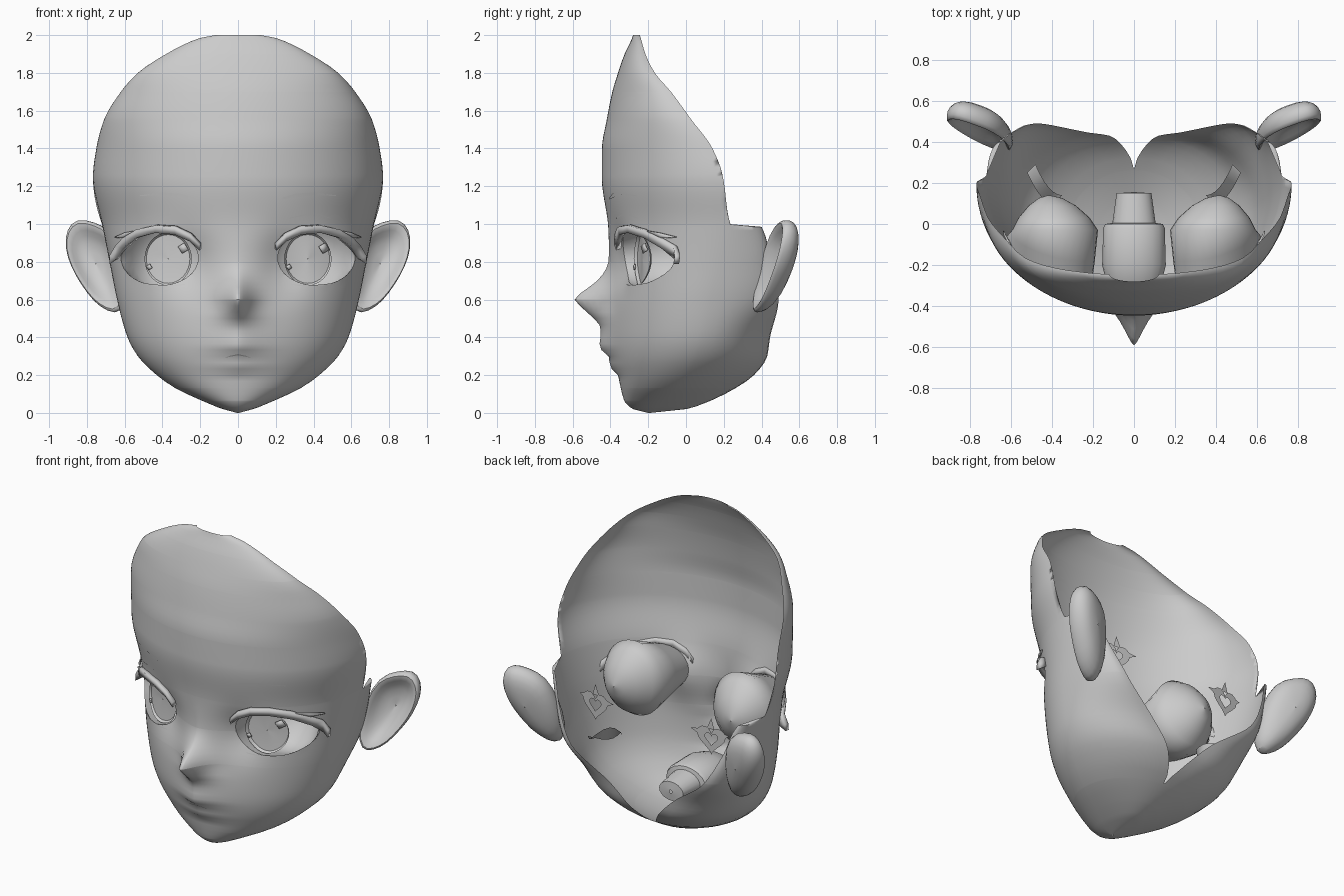
import bpy, bmesh, math
from mathutils import Vector

if "Cube" in bpy.data.objects:
    bpy.data.objects.remove(bpy.data.objects["Cube"])

clay = bpy.data.materials.new("soft grey")
clay.diffuse_color = (0.6, 0.6, 0.6, 1)
clay.use_nodes = True
clay.node_tree.nodes["Principled BSDF"].inputs["Base Color"].default_value = clay.diffuse_color

# Head sections: z, front y, half width, y of widest point, rear edge x, rear edge y
HEAD = [(0, -.2, .005, -.2, 0, -.19), (.02, -.28, .08, -.17, 0, 0), (.06, -.325, .18, -.12, 0, .12),
        (.13, -.345, .33, -.05, 0, .26), (.2, -.36, .43, 0, .04, .36), (.3, -.385, .53, .06, .12, .43),
        (.4, -.395, .585, .09, .22, .445), (.6, -.4, .64, .13, .47, .49), (.8, -.402, .68, .18, .58, .45),
        (.985, -.412, .717, .218, .65, .4), (1, -.413, .72, .22, .72, .235), (1.25, -.446, .768, .195, .768, .195),
        (1.4, -.445, .75, .14, .75, .14), (1.55, -.42, .71, .03, .71, .03), (1.7, -.39, .62, -.08, .62, -.08),
        (1.8, -.36, .53, -.165, .53, -.165), (1.9, -.325, .38, -.215, .38, -.215),
        (1.985, -.285, .2, -.24, .2, -.24), (2, -.28, .12, -.245, .12, -.245)]
# Nose and lips: z, how far they stand out
BUMP = [(.2, 0), (.25, .03), (.29, .02), (.32, .045), (.35, .07), (.38, .06), (.45, .055), (.5, .09),
        (.56, .155), (.6, .19), (.66, .12), (.72, .05), (.8, .01), (.95, 0)]
EYE = (.415, .82, .205, .145)


def curve_at(table, z, k):
    """Monotone cubic interpolation of column k."""
    z = min(max(z, table[0][0]), table[-1][0])
    i = max(j for j in range(len(table) - 1) if table[j][0] <= z)

    def slope(j):
        return (table[j + 1][k] - table[j][k]) / (table[j + 1][0] - table[j][0])

    def tangent(j):
        if j == 0:
            return slope(0)
        if j == len(table) - 1:
            return slope(j - 1)
        a, b = slope(j - 1), slope(j)
        return 0 if a * b <= 0 else 2 * a * b / (a + b)
    h = table[i + 1][0] - table[i][0]
    t = (z - table[i][0]) / h
    return ((2*t**3 - 3*t*t + 1) * table[i][k] + (t**3 - 2*t*t + t) * h * tangent(i)
            + (3*t*t - 2*t**3) * table[i + 1][k] + (t**3 - t*t) * h * tangent(i + 1))


def face_y(x, z, limit=1.0):
    yf, w, yw = (curve_at(HEAD, z, k) for k in (1, 2, 3))
    r = min(abs(x) / w, limit)
    wide = .075 + .06 * min(1, max(0, (.57 - z) / .13))
    nose = curve_at(BUMP, z, 1) * math.exp(-(abs(x) / wide) ** 1.5)
    socket = .06 * math.exp(-((abs(x) - .26) / .13) ** 2 - ((z - .79) / .15) ** 2)
    return yw - (yw - yf) * math.sqrt(max(0, 1 - r * r)) - nose + socket


def add(name, verts, faces, mirror=True, thick=0, angle=40):
    me = bpy.data.meshes.new(name)
    me.from_pydata([tuple(v) for v in verts], [], faces)
    me.materials.append(clay)
    ob = bpy.data.objects.new(name, me)
    bpy.context.collection.objects.link(ob)
    bpy.ops.object.select_all(action='DESELECT')
    ob.select_set(True)
    bpy.context.view_layer.objects.active = ob
    bpy.ops.object.shade_smooth_by_angle(angle=math.radians(angle))
    if thick:
        mod = ob.modifiers.new("thickness", 'SOLIDIFY')
        mod.thickness, mod.offset = thick, 0
    if mirror:
        mod = ob.modifiers.new("mirror", 'MIRROR')
        mod.merge_threshold = .0005
    return ob


def grid_faces(rows, cols, loop=False):
    return [(r*cols + c, r*cols + (c + 1) % cols, (r + 1)*cols + (c + 1) % cols, (r + 1)*cols + c)
            for r in range(rows - 1) for c in range(cols if loop else cols - 1)]


def ribbon(name, path, offset, thick=0, mirror=True):
    """Strip lying on the face; path holds x, z, half height."""
    verts = []
    for x, z, h in path:
        for s in (-h, h):
            verts.append((x, face_y(x, z + s, .93) - offset, z + s))
    return add(name, verts, [(2*i, 2*i + 2, 2*i + 3, 2*i + 1) for i in range(len(path) - 1)], mirror, thick)


# Open-backed head shell
levels = sorted({round(i * .0333, 3) for i in range(60)} | {row[0] for row in HEAD})
FRONT, BACK = 34, 10
verts = []
for z in levels:
    w, yw, xe, ye = (curve_at(HEAD, z, k) for k in (2, 3, 4, 5))
    for i in range(FRONT + 1):
        x = w * math.sin((i / FRONT) ** 1.25 * math.pi / 2)
        verts.append((x, face_y(x, z), z))
    for i in range(1, BACK + 1):
        t = i / BACK * math.pi / 2
        verts.append((xe + (w - xe) * math.cos(t), yw + (ye - yw) * math.sin(t), z))
head = add("head_shell", verts, grid_faces(len(levels), FRONT + BACK + 1), angle=60)

# Eye openings cut into the shell, with the rim snapped to an oval
bm = bmesh.new()
bm.from_mesh(head.data)
ex, ez, rx, rz = EYE
inside = [f for f in bm.faces if f.calc_center_median().y < .1 and
          ((f.calc_center_median().x - ex) / rx) ** 2 + ((f.calc_center_median().z - ez) / rz) ** 2 < 1]
gone = set(inside)
rim = [v for v in {v for f in inside for v in f.verts} if any(f not in gone for f in v.link_faces)]
for v in rim:
    dx, dz = (v.co.x - ex) / rx, (v.co.z - ez) / rz
    d = math.hypot(dx, dz)
    x, z = ex + rx * dx / d, ez + rz * dz / d
    v.co = Vector((x, face_y(x, z), z))
bmesh.ops.delete(bm, geom=inside, context='FACES')
bmesh.ops.remove_doubles(bm, verts=bm.verts, dist=.0005)
bm.to_mesh(head.data)
bm.free()

# Eye bowls: walls run back from the opening, then close in a blunt dome
N = 32
verts = []
for s, k, back in [(1, 0, 0), (1.02, .5, -.03), (1.02, 1, -.03), (.85, 1, .03), (.56, 1, .09),
                   (.27, 1, .127), (.01, 1, .14)]:
    for i in range(N):
        a = 2 * math.pi * i / N
        x, z = ex + rx * math.cos(a), ez + rz * math.sin(a)
        tall, up, inward = 1 + .6 * k, .03 * k, .03 * k * s
        verts.append((ex - inward + (x - ex) * s, (1 - k) * face_y(x, z) + k * back, ez + up + (z - ez) * s * tall))
add("eye_bowl", verts, grid_faces(7, N, True), angle=60)

# Irises: curved discs with a raised rim
verts = []
for s, back in [(.01, .05), (.5, .05), (.92, .045), (1, .03)]:
    for i in range(N):
        a = 2 * math.pi * i / N
        x, z = .37 + .125 * s * math.cos(a), .815 + .14 * s * math.sin(a)
        verts.append((x, face_y(x, .82) + back, z))
add("iris", verts, grid_faces(4, N, True))

# Eye highlights sit on the same side of both eyes
for cx in (.455, .27, -.29, -.47):
    big = cx in (.455, -.29)
    r, cz = (.028, .872) if big else (.016, .772)
    pts = [(cx - r, cz + .3*r), (cx - .2*r, cz - r), (cx + r, cz - .3*r), (cx + .2*r, cz + r)]
    add("eye_highlight", [(x, face_y(x, .82) + .025, z) for x, z in pts], [(0, 1, 2, 3)], False, .006)

# Lashes, eyelid creases, eyebrows and mouth line
lash = [(.2, .88, .015), (.25, .93, .018), (.33, .967, .02), (.43, .975, .02), (.53, .95, .022),
        (.6, .9, .028), (.64, .85, .035), (.68, .81, .022)]
ribbon("upper_lash", lash, .016, .03)
ribbon("lash_tip", [(.55, .96, .004), (.6, .94, .014), (.65, .93, .002)], .02, .008)
ribbon("lid_crease", [(.27, 1.03, .002), (.36, 1.05, .004), (.44, 1.045, .004), (.49, 1.03, .002)], .003)
ribbon("lower_lash", [(.28, .68, .002), (.36, .672, .004), (.44, .675, .004), (.5, .685, .002)], .003)
ribbon("eyebrow", [(.235, 1.135, .005), (.3, 1.15, .01), (.4, 1.16, .007), (.52, 1.15, .002)], .004)
ribbon("mouth_line", [(0, .308, .003), (.04, .3, .003), (.085, .285, .001)], .002)

# Mouth bag narrowing into a throat
verts = []
for y, w, h in [(-.37, .08, .03), (-.3, .13, .08), (-.2, .155, .11), (-.02, .15, .11), (0, .14, .1),
                (.005, .105, .08), (.15, .085, .06), (.155, .01, .01)]:
    for i in range(20):
        a = 2 * math.pi * i / 20
        verts.append((w * math.cos(a), y, .295 + h * math.sin(a)))
add("mouth_bag", verts, grid_faces(8, 20, True), False)

# Ears: outline scaled into rings from the inner cup around the rim to the back
outline = [(.575, .64), (.61, .52), (.68, .53), (.76, .585), (.83, .685), (.88, .77), (.915, .88), (.905, .975),
           (.85, 1.035), (.76, 1.015), (.66, .97), (.6, .82)]
verts = []
for s, off in [(.01, .03), (.5, .015), (.78, -.035), (.93, -.055), (1, -.035), (.98, .015), (.72, .06), (.3, .075), (.01, .078)]:
    for px, pz in outline:
        x, z = .76 + (px - .76) * s, .79 + (pz - .79) * s
        verts.append((x - .2 * off, .49 + .3 * (x - .76) + .2 * (z - .8) + off, z))
ear = add("ear", verts, grid_faces(9, 12, True), angle=70)
sub = ear.modifiers.new("rounding", 'SUBSURF')
sub.levels = sub.render_levels = 1

# Spare heart-shaped plates with spikes, and leaf plates, floating inside the head
verts = []
for s in (1, .45):
    for i in range(24):
        t = 2 * math.pi * i / 24
        hx = .095 * math.sin(t) ** 3
        hz = .006 * (13*math.cos(t) - 5*math.cos(2*t) - 2*math.cos(3*t) - math.cos(4*t))
        verts.append((.41 + hx * s, .33 - .1 * hx * s, .81 + hz * s))
add("heart_plate", verts, grid_faces(2, 24, True))
for name, pts in (("heart_spike_top", [(.38, .87), (.43, .87), (.41, .94)]),
                  ("heart_spike_inner", [(.335, .86), (.335, .82), (.27, .85)]),
                  ("heart_spike_outer", [(.485, .82), (.485, .86), (.53, .85)])):
    add(name, [(x, .33 - .1 * (x - .41), z) for x, z in pts], [(0, 1, 2)])
verts = []
for i in range(7):
    t = i / 6
    h = .05 * math.sin(math.pi * t) + .002
    x, y = .37 + .13 * t, .12 + .15 * t * t
    verts += [(x + .02, y - .02, .55 - h), (x - .02, y + .02, .55 + h)]
add("leaf_plate", verts, grid_faces(7, 2))
